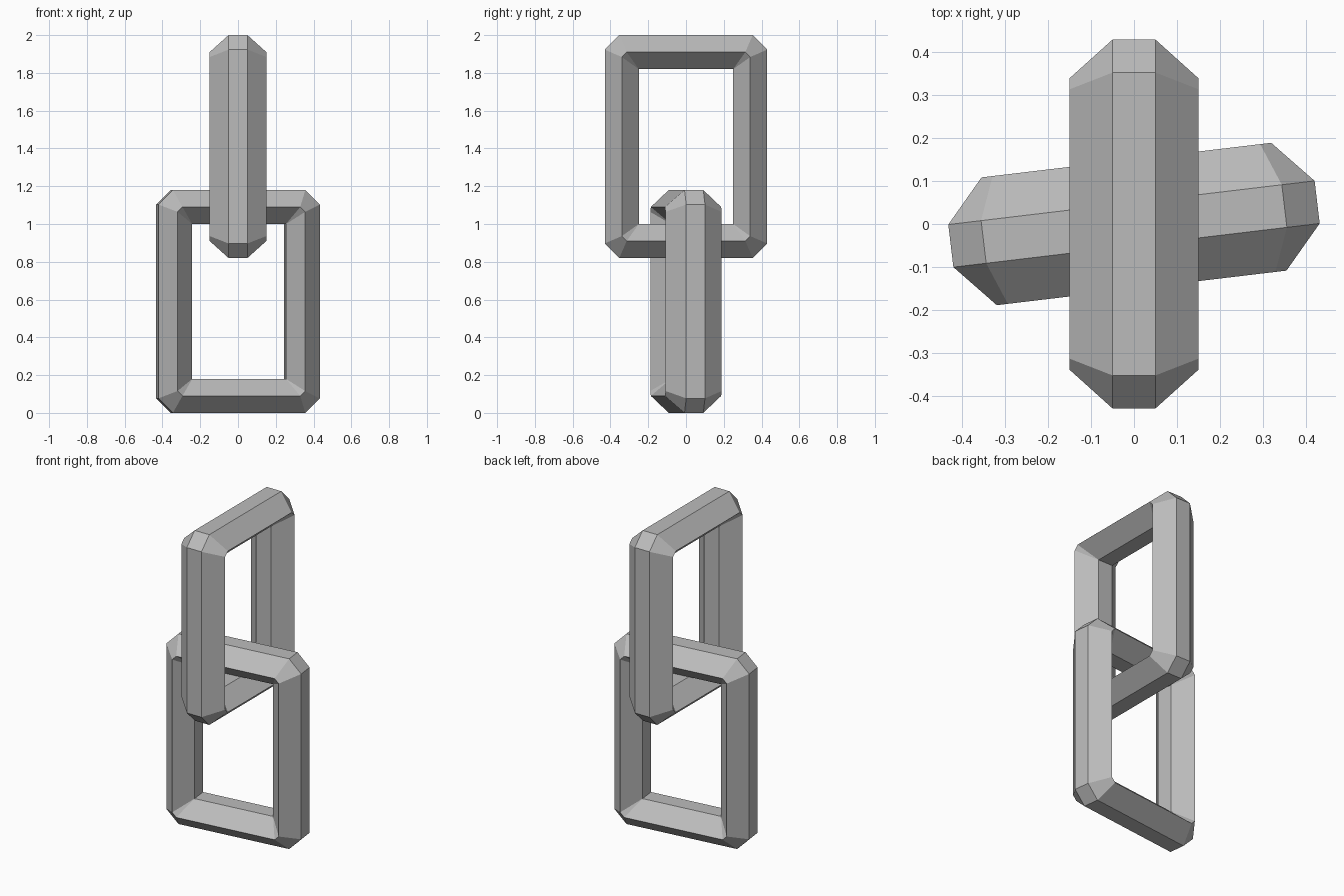
import bpy, bmesh, math

cube = bpy.data.objects.get("Cube")
if cube:
    bpy.data.objects.remove(cube, do_unlink=True)

# Single grey metal
GREY = (0.5, 0.5, 0.5, 1)
metal = bpy.data.materials.new("grey metal")
metal.use_nodes = True
metal.diffuse_color = GREY
metal.node_tree.nodes["Principled BSDF"].inputs["Base Color"].default_value = GREY

HALF_W, HALF_H = 0.34, 0.5      # centre line of the bar
BAR, FLAT, RIDGE = 0.09, 0.05, 0.15
# Cross-section: offset from centre line, depth, corner chamfer
SECTION = [(BAR, -FLAT, 0.077), (BAR, FLAT, 0.077), (0, RIDGE, 0.026),
           (-BAR, FLAT, 0), (-BAR, -FLAT, 0), (0, -RIDGE, 0.026)]


def chamfered_loop(w, h, c):
    """Rectangle outline with each corner cut into two points."""
    return [(w, h - c), (w - c, h), (c - w, h), (-w, h - c),
            (-w, c - h), (c - w, -h), (w - c, -h), (w, c - h)]


def make_link(name, height, angle):
    bm = bmesh.new()
    loops = []
    for offset, depth, chamfer in SECTION:
        outline = chamfered_loop(HALF_W + offset, HALF_H + offset, chamfer)
        loops.append([bm.verts.new((u, depth, z)) for u, z in outline])
    # Skin neighbouring loops all the way round the section
    for i, a in enumerate(loops):
        b = loops[(i + 1) % len(loops)]
        for j in range(len(a)):
            k = (j + 1) % len(a)
            bm.faces.new((a[j], a[k], b[k], b[j]))
    # Close the sharp inner corners
    bmesh.ops.remove_doubles(bm, verts=bm.verts[:], dist=0.0005)
    bmesh.ops.recalc_face_normals(bm, faces=bm.faces[:])
    mesh = bpy.data.meshes.new(name)
    bm.to_mesh(mesh)
    bm.free()
    mesh.materials.append(metal)
    link = bpy.data.objects.new(name, mesh)
    link.location.z = height
    link.rotation_euler.z = math.radians(angle)
    bpy.context.collection.objects.link(link)


make_link("lower_link", HALF_H + BAR, 6.8)
make_link("upper_link", 2 - HALF_H - BAR, 90)
